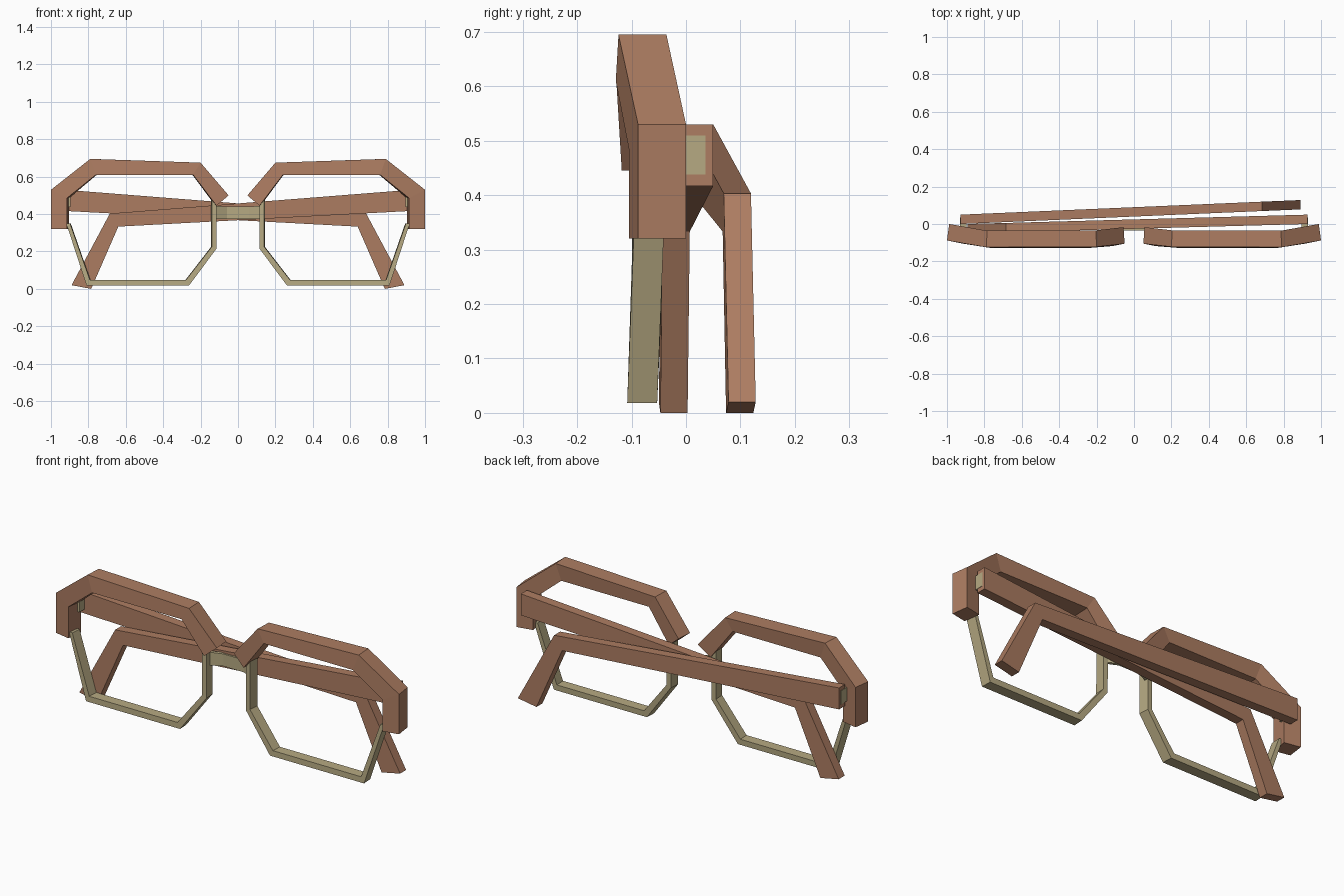
import bpy, bmesh

if "Cube" in bpy.data.objects:
    bpy.data.objects.remove(bpy.data.objects["Cube"])


def material(name, rgb):
    m = bpy.data.materials.new(name)
    m.diffuse_color = (*rgb, 1)
    m.use_nodes = True
    m.node_tree.nodes["Principled BSDF"].inputs["Base Color"].default_value = m.diffuse_color
    return m


BROWN = material("brown acetate", (0.42, 0.205, 0.122))
GOLD = material("pale gold metal", (0.47, 0.40, 0.225))


def loft(name, sections, mat, sx=1):
    """Join four-sided sections into a closed bar; sx=-1 mirrors it."""
    bm = bmesh.new()
    rings = [[bm.verts.new((x * sx, y, z)) for x, y, z in s] for s in sections]
    for a, b in zip(rings, rings[1:]):
        for i in range(4):
            j = (i + 1) % 4
            bm.faces.new((a[i], a[j], b[j], b[i]))
    bm.faces.new(rings[0])
    bm.faces.new(rings[-1])
    bmesh.ops.recalc_face_normals(bm, faces=bm.faces)
    me = bpy.data.meshes.new(name)
    bm.to_mesh(me)
    bm.free()
    me.materials.append(mat)
    ob = bpy.data.objects.new(name, me)
    bpy.context.collection.objects.link(ob)


def bar(name, rows, depth, mat, sx):
    """Rows: outer x, z, front y; inner x, z, front y; x shift of the back."""
    secs = []
    for ox, oz, oy, ix, iz, iy, dx in rows:
        secs.append([(ox, oy, oz), (ix, iy, iz),
                     (ix + dx, iy + depth, iz), (ox + dx, oy + depth, oz)])
    loft(name, secs, mat, sx)


BROW = [
    (1.00, 0.32, -0.088, 0.915, 0.32, -0.105, -0.012),
    (1.00, 0.53, -0.088, 0.915, 0.485, -0.105, -0.012),
    (0.79, 0.695, -0.124, 0.76, 0.61, -0.129, -0.005),
    (0.20, 0.675, -0.122, 0.24, 0.61, -0.128, 0.004),
    (0.05, 0.50, -0.105, 0.115, 0.445, -0.118, 0.006),
]
RIM = [
    (0.918, 0.35, -0.095, 0.898, 0.35, -0.097, -0.004),
    (0.81, 0.018, -0.108, 0.792, 0.048, -0.107, -0.003),
    (0.262, 0.018, -0.108, 0.278, 0.048, -0.107, 0.003),
    (0.115, 0.215, -0.099, 0.14, 0.225, -0.10, 0.004),
    (0.115, 0.48, -0.097, 0.14, 0.50, -0.098, 0.004),
]

for side, sx in (("right", 1), ("left", -1)):
    bar(side + "_brow", BROW, 0.088, BROWN, sx)
    bar(side + "_lens_rim", RIM, 0.055, GOLD, sx)
    # hinge block between brow and temple
    loft(side + "_hinge", [[(x, -0.04, 0.438), (x, 0.036, 0.438),
                            (x, 0.036, 0.51), (x, -0.04, 0.51)]
                           for x in (0.895, 0.929)], GOLD, sx)

# folded temples: the left one lies behind the right one
for name, sx, slope in (("right_temple", 1, 0.0275), ("left_temple", -1, -0.043)):
    secs = []
    for tx, tz, bx, bz in ((0.927, 0.53, 0.927, 0.417),
                           (-0.685, 0.403, -0.64, 0.333),
                           (-0.89, 0.02, -0.785, 0.0)):
        ty, by = (slope * (x - 0.927) for x in (tx, bx))
        secs.append([(tx, ty, tz), (bx, by, bz),
                     (bx, by + 0.05, bz), (tx, ty + 0.05, tz)])
    loft(name, secs, BROWN, sx)

# bridge bowed backwards between the rims
loft("bridge", [[(x, y, 0.375), (x, y + 0.018, 0.375),
                 (x, y + 0.018, t), (x, y, t)]
                for x, y, t in ((-0.13, -0.07, 0.445), (-0.06, -0.036, 0.44),
                                (0.06, -0.036, 0.44), (0.13, -0.07, 0.445))], GOLD)
